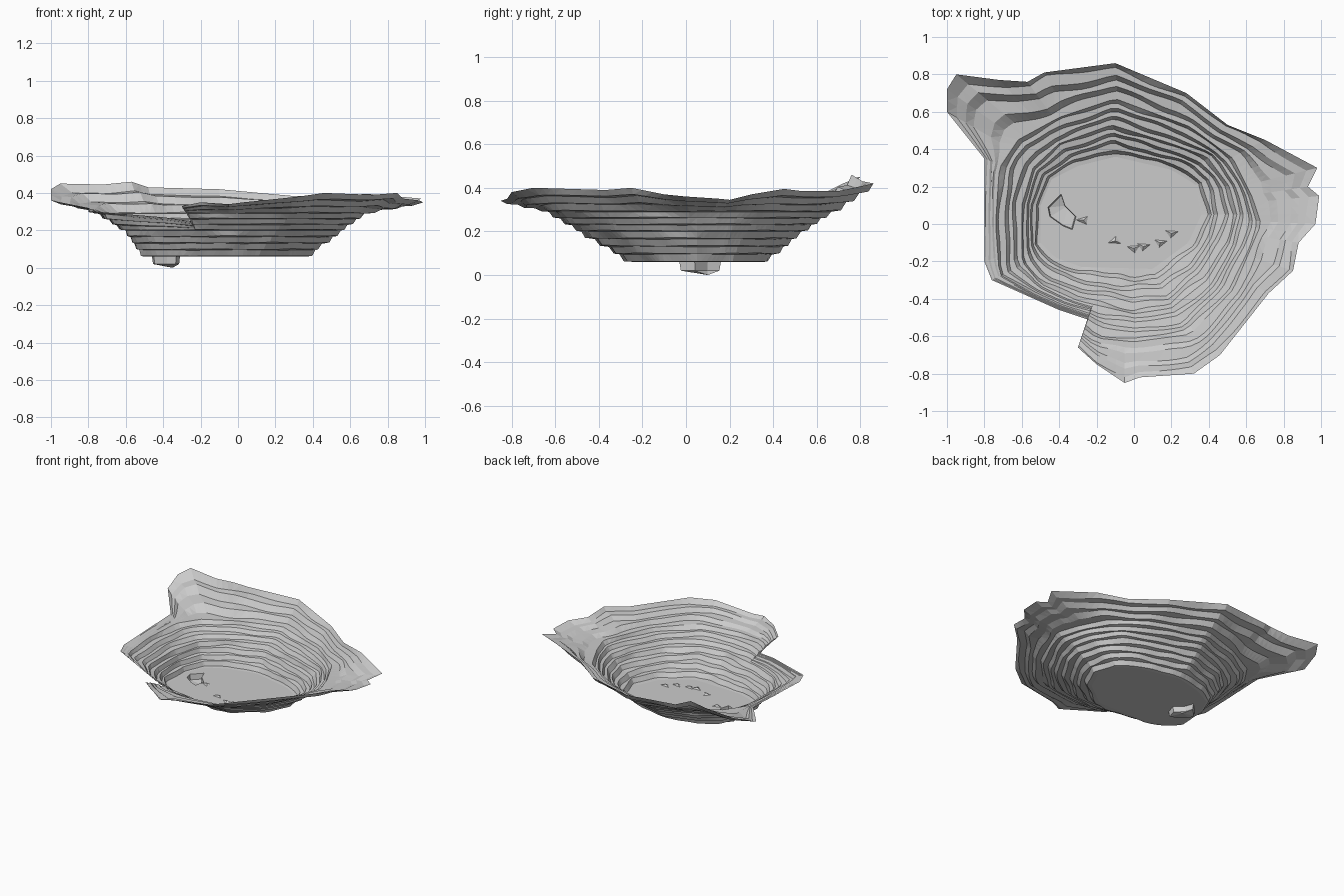
import bpy, bmesh, math, random
from mathutils import Vector

if "Cube" in bpy.data.objects:
    bpy.data.objects.remove(bpy.data.objects["Cube"])

random.seed(4)
C = Vector((-0.05, 0.05))

# outer rim, counter-clockwise (x, y, z)
RIM = [(.99, .15, .35), (.93, .2, .345), (.98, .3, .37), (.7, .45, .395), (.5, .53, .385),
       (.28, .7, .385), (-.1, .86, .42), (-.48, .81, .43), (-.57, .76, .46), (-.72, .77, .445),
       (-.95, .8, .45), (-1, .72, .42), (-1, .6, .36), (-.8, .35, .32), (-.8, -.2, .3),
       (-.76, -.3, .3), (-.4, -.46, .27), (-.25, -.51, .25), (-.3, -.66, .33), (-.2, -.75, .35),
       (-.05, -.85, .34), (.03, -.82, .35), (.32, -.8, .38), (.46, -.7, .40),
       (.72, -.37, .39), (.85, -.25, .40), (.88, -.1, .37), (.97, 0, .36)]
# plan contours of floor edge, middle bench and high bench
FLOOR = [(.36, .05), (.33, .21), (.2, .29), (-.1, .36), (-.3, .31), (-.44, .24), (-.5, .1),
         (-.5, -.1), (-.42, -.18), (-.28, -.23), (.1, -.24), (.29, -.1)]
MID = [(.55, .05), (.51, .2), (.39, .36), (.2, .43), (-.12, .53), (-.4, .43), (-.54, .3),
       (-.6, .1), (-.6, -.2), (-.5, -.32), (-.3, -.41), (0, -.48), (.2, -.45), (.39, -.3), (.51, -.1)]
HIGH = [(.68, 0), (.63, .15), (.53, .35), (.3, .52), (-.1, .67), (-.4, .57), (-.62, .45),
        (-.72, .3), (-.74, 0), (-.72, -.27), (-.4, -.45), (-.2, -.61), (0, -.63), (.3, -.59),
        (.53, -.35)]
SUMP = [(-.46, .09), (-.39, .16), (-.37, .1), (-.31, .04), (-.33, -.03), (-.38, -.01), (-.45, .04)]


def reach(contour, d):
    """Distance from the centre to a contour along direction d."""
    for a, b in zip(contour, contour[1:] + contour[:1]):
        a, e = Vector(a) - C, Vector(b) - Vector(a)
        den = d.x * e.y - d.y * e.x
        if abs(den) < 1e-9:
            continue
        r = (a.x * e.y - a.y * e.x) / den
        s = (a.x * d.y - a.y * d.x) / den
        if r > 0 and -1e-6 <= s <= 1 + 1e-6:
            return r
    return 0.4


def rim_points(step=0.055):
    pts = []
    for a, b in zip(RIM, RIM[1:] + RIM[:1]):
        a, b = Vector(a), Vector(b)
        n = max(1, round((b - a).length / step))
        pts += [a.lerp(b, i / n) for i in range(n)]
    return pts


def spoke(p):
    """Stepped profile (bench then wall) from the floor edge to a rim point."""
    v = p.xy - C
    d, R, ang = v.normalized(), v.length, math.atan2(v.y, v.x)
    rh = min(reach(HIGH, d), R - .025)
    rm = min(reach(MID, d), rh - .03)
    zh = min(.29, p.z - .015)
    keys = [(reach(FLOOR, d), .06), (rm, .2), (rh, zh), (R, p.z)]
    prof = [keys[0]]
    row = 0
    for (r0, z0), (r1, z1), n in zip(keys, keys[1:], (4, 3, 3)):
        dr, dz = (r1 - r0) / n, (z1 - z0) / n
        for k in range(n):
            row += 1
            # benches widen and narrow smoothly around the pit
            j = .13 * math.sin(5 * ang + 2.3 * row) + .08 * math.sin(13 * ang + row * row)
            ra, za = r0 + dr * k, z0 + dz * k
            last = k == n - 1
            prof.append((ra + dr * (.6 + j), za + dz * (.12 + .4 * j)))
            prof.append((ra + dr * (1 if last else 1 + j * .8), za + dz * (1 if last else 1 + .3 * j)))
    prof[1] = (prof[1][0], .063)
    return [(*(C + d * r), z) for r, z in prof]


def make(name, bm):
    me = bpy.data.meshes.new(name)
    bm.to_mesh(me)
    bm.free()
    ob = bpy.data.objects.new(name, me)
    bpy.context.collection.objects.link(ob)
    return ob


# terraced pit walls
bm = bmesh.new()
spokes = [[bm.verts.new(c) for c in spoke(p)] for p in rim_points()]
for s, t in zip(spokes, spokes[1:] + spokes[:1]):
    for k in range(len(s) - 1):
        bm.faces.new((s[k], s[k + 1], t[k + 1], t[k]))
bmesh.ops.triangulate(bm, faces=bm.faces[:])
floor_edge = [s[0].co.copy() for s in spokes]
make("terraced_walls", bm)

# flat pit floor with an opening for the sump
bm = bmesh.new()
edges = []
for loop in (floor_edge, [(x, y, .06) for x, y in SUMP]):
    vs = [bm.verts.new(c) for c in loop]
    edges += [bm.edges.new((a, b)) for a, b in zip(vs, vs[1:] + vs[:1])]
bmesh.ops.triangle_fill(bm, use_beauty=True, edges=edges, normal=(0, 0, 1))
for f in bm.faces:
    f.normal_update()
    if f.normal.z < 0:
        f.normal_flip()
make("pit_floor", bm)

# sump sunk into the floor
bm = bmesh.new()
mid = Vector((-.38, .06))
top = [bm.verts.new((x, y, .06)) for x, y in SUMP]
low = [bm.verts.new((*mid.lerp(Vector(q), .93), .02)) for q in SUMP]
tip = bm.verts.new((-.35, .1, 0))
for i in range(len(SUMP)):
    j = (i + 1) % len(SUMP)
    bm.faces.new((top[i], top[j], low[j], low[i]))
    bm.faces.new((low[i], low[j], tip))
make("sump", bm)

# loose rock wedges along the floor
bm = bmesh.new()
for x, y in [(-.1, -.09), (.0, -.13), (.14, -.1), (-.27, .02), (.05, -.12), (.2, -.05)]:
    a = random.uniform(0, 6.28)
    base = [bm.verts.new((x + .04 * math.cos(a + k * 2.09), y + .025 * math.sin(a + k * 2.09), .06))
            for k in range(3)]
    peak = bm.verts.new((x, y, .072))
    for k in range(3):
        bm.faces.new((base[k], base[(k + 1) % 3], peak))
make("floor_rubble", bm)
